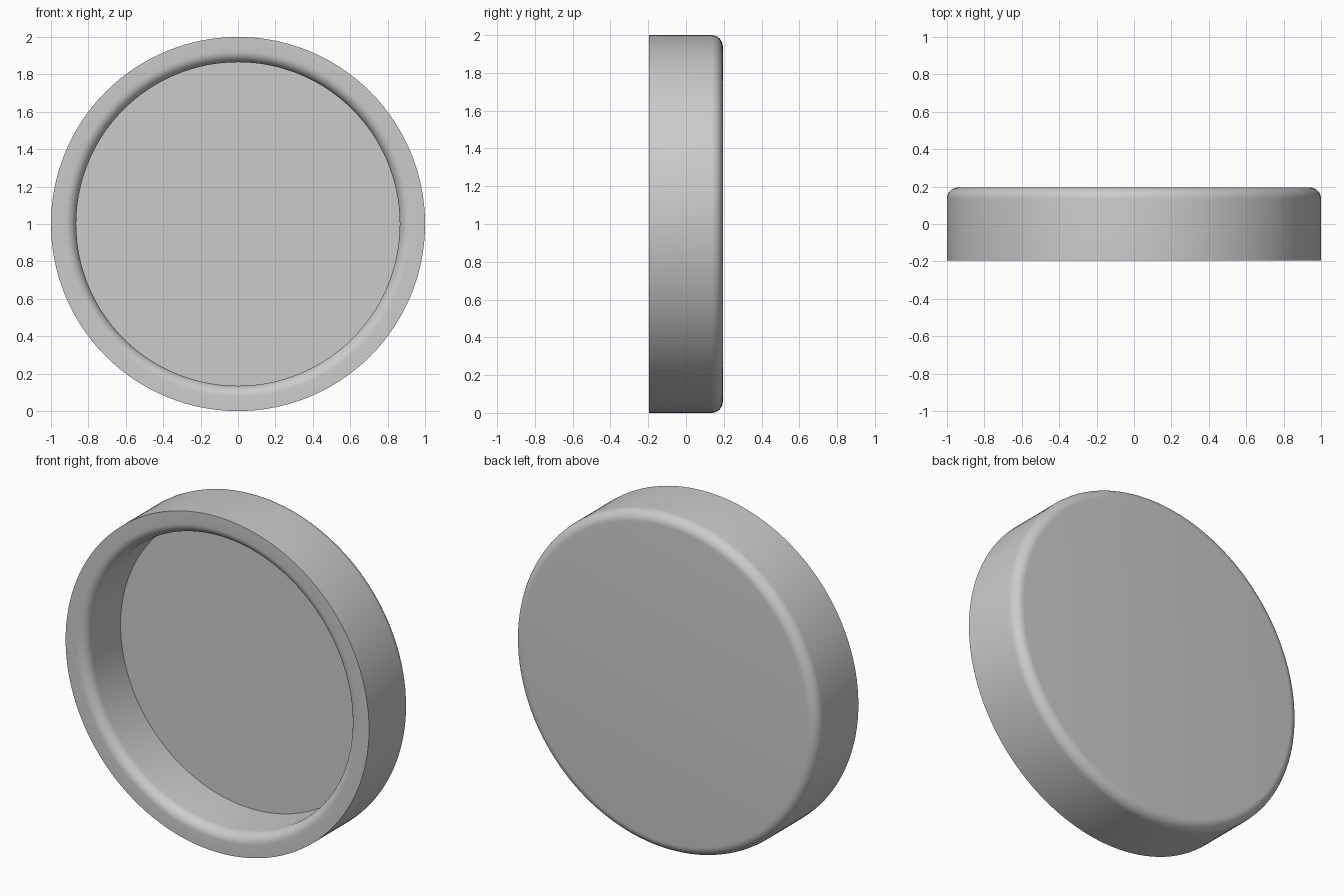
import bpy
import bmesh
from math import sin, cos, pi, radians
from mathutils import Matrix, Vector

cube = bpy.data.objects.get("Cube")
if cube:
    bpy.data.objects.remove(cube, do_unlink=True)

HALF_DEPTH = 0.195
OUTER, INNER = 1.0, 0.865
FLOOR_Y = 0.13
FILLET = 0.06
SIDES, ARC_STEPS = 128, 8


def arc(r, y, start, end):
    """Quarter-round profile points (radius, depth) around a centre."""
    angles = [start + (end - start) * i / ARC_STEPS for i in range(ARC_STEPS + 1)]
    return [(r + FILLET * cos(a), y + FILLET * sin(a)) for a in angles]


# Profile: recess floor edge, rounded inner lip, flat rim, rounded back edge
profile = [(INNER, FLOOR_Y)]
profile += arc(INNER + FILLET, FILLET - HALF_DEPTH, pi, 1.5 * pi)
profile += [(OUTER, -HALF_DEPTH)]
profile += arc(OUTER - FILLET, HALF_DEPTH - FILLET, 0, pi / 2)

# Revolve the profile around the depth axis
bm = bmesh.new()
rings = []
for r, y in profile:
    rings.append([bm.verts.new((r * cos(2 * pi * i / SIDES), y, r * sin(2 * pi * i / SIDES)))
                  for i in range(SIDES)])
for a, b in zip(rings, rings[1:]):
    for i in range(SIDES):
        j = (i + 1) % SIDES
        bm.faces.new((a[i], a[j], b[j], b[i]))

# Recess floor and back panel
bm.faces.new(rings[0])
bm.faces.new(rings[-1])
bmesh.ops.recalc_face_normals(bm, faces=bm.faces)
bmesh.ops.transform(bm, matrix=Matrix.Translation(Vector((0, 0, OUTER))), verts=bm.verts)

mesh = bpy.data.meshes.new("round_cap")
bm.to_mesh(mesh)
bm.free()
cap = bpy.data.objects.new("round_cap", mesh)
bpy.context.collection.objects.link(cap)

# Plain grey finish
GREY = (0.6, 0.6, 0.6, 1)
grey = bpy.data.materials.new("plain_grey")
grey.use_nodes = True
grey.diffuse_color = GREY
grey.node_tree.nodes["Principled BSDF"].inputs["Base Color"].default_value = GREY
mesh.materials.append(grey)

# Smooth curves with crisp rim and floor edges
bpy.ops.object.select_all(action='DESELECT')
cap.select_set(True)
bpy.context.view_layer.objects.active = cap
bpy.ops.object.shade_smooth_by_angle(angle=radians(30))
